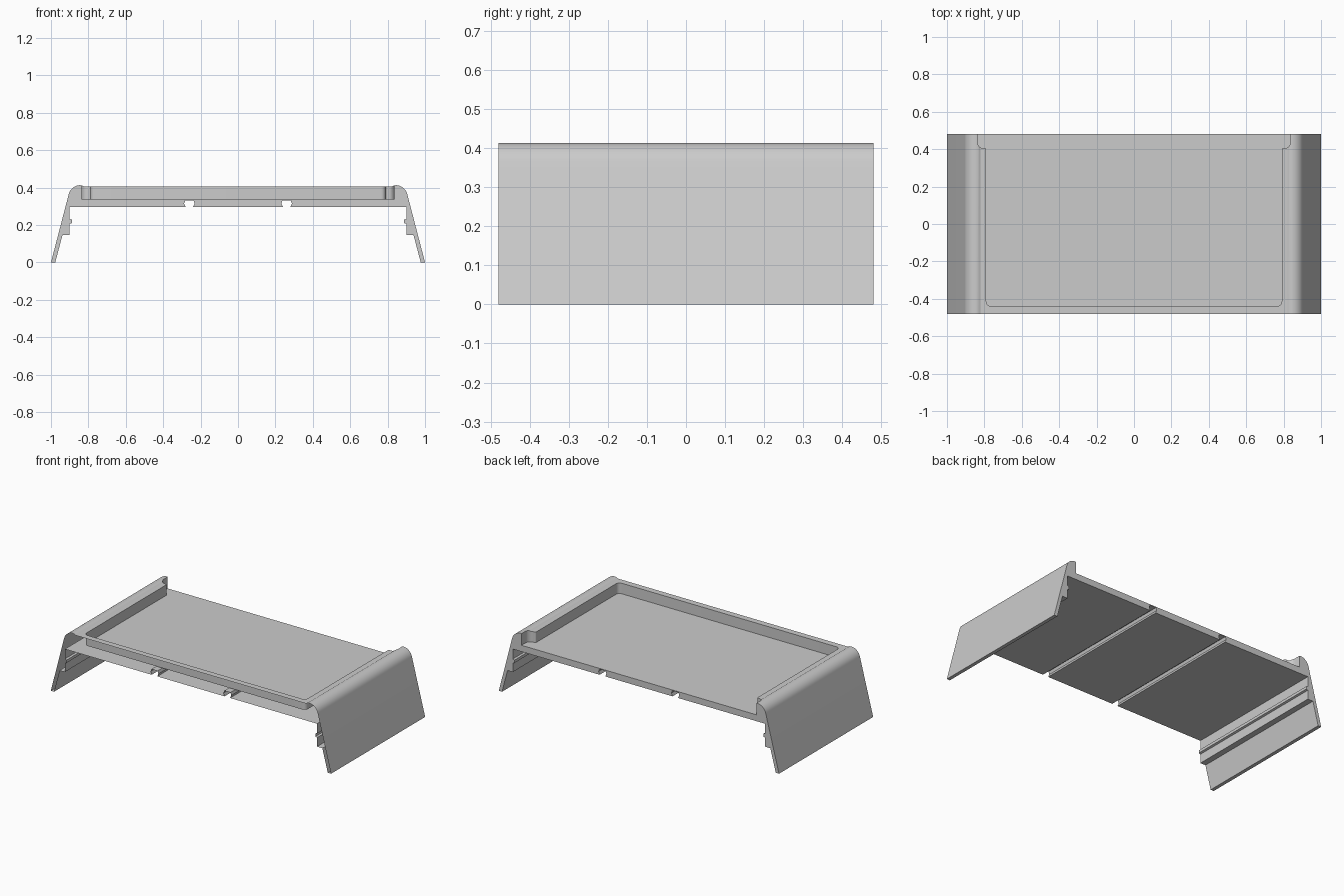
import bpy, bmesh, math

cube = bpy.data.objects.get("Cube")
if cube:
    bpy.data.objects.remove(cube, do_unlink=True)

HALF_DEPTH = 0.48

grey = bpy.data.materials.new("light_grey")
grey.use_nodes = True
colour = (0.6, 0.6, 0.6, 1)
grey.diffuse_color = colour
grey.node_tree.nodes["Principled BSDF"].inputs["Base Color"].default_value = colour


def arc(cx, cy, rx, ry, start, end, steps):
    """Points along an elliptical arc, angles in degrees."""
    angles = [math.radians(start + (end - start) * i / steps) for i in range(steps + 1)]
    return [(cx + rx * math.cos(a), cy + ry * math.sin(a)) for a in angles]


def mirrored(half):
    """Close a right-hand outline with its mirror image."""
    return half + [(-x, y) for x, y in reversed(half)]


def prism(name, outline, to_3d, depth):
    """Extrude a closed outline along a vector into a solid."""
    bm = bmesh.new()
    face = bm.faces.new([bm.verts.new(to_3d(a, b)) for a, b in outline])
    extruded = bmesh.ops.extrude_face_region(bm, geom=[face])["geom"]
    bmesh.ops.translate(bm, vec=depth,
                        verts=[v for v in extruded if isinstance(v, bmesh.types.BMVert)])
    bmesh.ops.recalc_face_normals(bm, faces=bm.faces)
    mesh = bpy.data.meshes.new(name)
    bm.to_mesh(mesh)
    bm.free()
    obj = bpy.data.objects.new(name, mesh)
    bpy.context.collection.objects.link(obj)
    mesh.materials.append(grey)
    return obj


# Stand cross-section: underside with cable groove, railed leg, rounded shoulder
section = [(0.24, 0.296), (0.232, 0.315), (0.238, 0.332),
           (0.282, 0.332), (0.288, 0.315), (0.28, 0.296),
           (0.9, 0.296), (0.9, 0.232), (0.888, 0.228), (0.888, 0.21), (0.9, 0.206),
           (0.9, 0.148), (0.938, 0.148), (0.977, 0), (1, 0)]
section += arc(0.843, 0.349, 0.064, 0.064, 14, 90, 14)
section += [(0.832, 0.411), (0.822, 0.405)]
stand = prism("monitor_stand", mirrored(section),
              lambda x, z: (x, -HALF_DEPTH, z), (0, 2 * HALF_DEPTH, 0))

# Tray recess: rounded front corners, wider notches at the open back
recess = arc(0.765, -0.415, 0.025, 0.025, -90, 0, 6)
recess += arc(0.798, 0.397, 0.008, 0.008, 180, 90, 4)
recess += arc(0.805, 0.44, 0.033, 0.035, -90, 0, 6)
recess += [(0.838, 0.6)]
cutter = prism("tray_cutter", mirrored(recess),
               lambda x, y: (x, y, 0.337), (0, 0, 0.3))
cutter.hide_render = True

bpy.context.view_layer.objects.active = stand
stand.select_set(True)
cut = stand.modifiers.new("tray_recess", 'BOOLEAN')
cut.operation = 'DIFFERENCE'
cut.solver = 'EXACT'
cut.object = cutter
bpy.ops.object.modifier_apply(modifier=cut.name)
bpy.data.objects.remove(cutter, do_unlink=True)

# Hollow shell: leave the front end open
bm = bmesh.new()
bm.from_mesh(stand.data)
front = [f for f in bm.faces if all(v.co.y < -HALF_DEPTH + 0.001 for v in f.verts)]
bmesh.ops.delete(bm, geom=front, context='FACES')
bm.to_mesh(stand.data)
bm.free()

bpy.ops.object.shade_smooth_by_angle(angle=math.radians(25))
